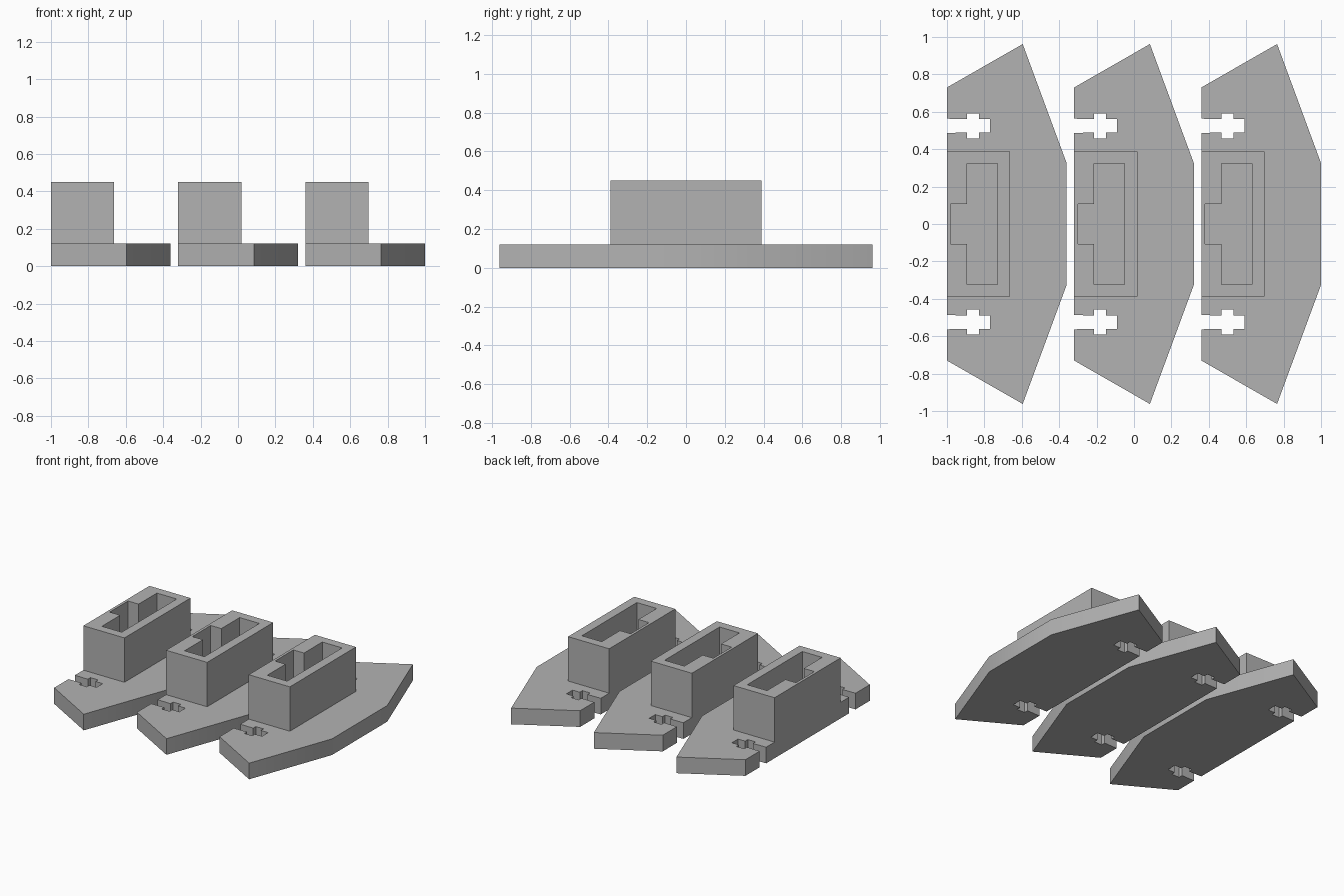
import bpy
import math

cube = bpy.data.objects.get("Cube")
if cube:
    bpy.data.objects.remove(cube, do_unlink=True)

grey = bpy.data.materials.new("plain grey")
grey.use_nodes = True
colour = (0.45, 0.45, 0.45, 1)
grey.diffuse_color = colour
grey.node_tree.nodes["Principled BSDF"].inputs["Base Color"].default_value = colour

BASE_TOP, TOWER_TOP, SPACING = 0.12, 0.45, 0.68


def mirrored(half):
    """Close an outline from its +y half by mirroring it across y = 0."""
    return half + [(x, -y) for x, y in reversed(half)]


def slab(name, outlines, x, bottom, top):
    """Extrude flat outlines; inner outlines become openings."""
    curve = bpy.data.curves.new(name, "CURVE")
    curve.dimensions = "2D"
    curve.fill_mode = "BOTH"
    curve.extrude = (top - bottom) / 2
    for outline in outlines:
        spline = curve.splines.new("POLY")
        spline.points.add(len(outline) - 1)
        for point, (px, py) in zip(spline.points, outline):
            point.co = (px, py, 0, 1)
        spline.use_cyclic_u = True
        spline.use_smooth = False
    curve.materials.append(grey)
    obj = bpy.data.objects.new(name, curve)
    bpy.context.collection.objects.link(obj)
    obj.location = (x, 0, (top + bottom) / 2)
    bpy.ops.object.select_all(action="DESELECT")
    obj.select_set(True)
    bpy.context.view_layer.objects.active = obj
    bpy.ops.object.convert(target="MESH")
    obj = bpy.context.view_layer.objects.active
    # Weld the caps to the walls
    bpy.ops.object.mode_set(mode="EDIT")
    bpy.ops.mesh.select_all(action="SELECT")
    bpy.ops.mesh.remove_doubles(threshold=0.0005)
    bpy.ops.mesh.normals_make_consistent(inside=False)
    bpy.ops.object.mode_set(mode="OBJECT")
    bpy.ops.object.shade_smooth_by_angle(angle=math.radians(30))
    return obj


# Cross-shaped slot, open at the straight edge (x measured from that edge)
SLOT_Y = 0.525
slot_half = [(0, 0.038), (0.107, 0.036), (0.107, 0.067),
             (0.171, 0.067), (0.171, 0.036), (0.23, 0.036)]
slot = [(x, SLOT_Y - y) for x, y in slot_half]
slot += [(x, SLOT_Y + y) for x, y in reversed(slot_half)]

plate = mirrored(slot + [(0, 0.73), (0.405, 0.962), (0.64, 0.325)][:1]
                 + [(0.405, 0.962), (0.64, 0.325)])
tower = mirrored([(0, 0.388), (0.338, 0.388)])
pocket = mirrored([(0.02, 0.108), (0.107, 0.108), (0.107, 0.323), (0.27, 0.323)])

# Three identical pieces in a row
for i in range(3):
    edge = -1 + i * SPACING
    slab(f"base_plate_{i + 1}", [plate], edge, 0, BASE_TOP)
    slab(f"hollow_tower_{i + 1}", [tower, pocket], edge, BASE_TOP, TOWER_TOP)
